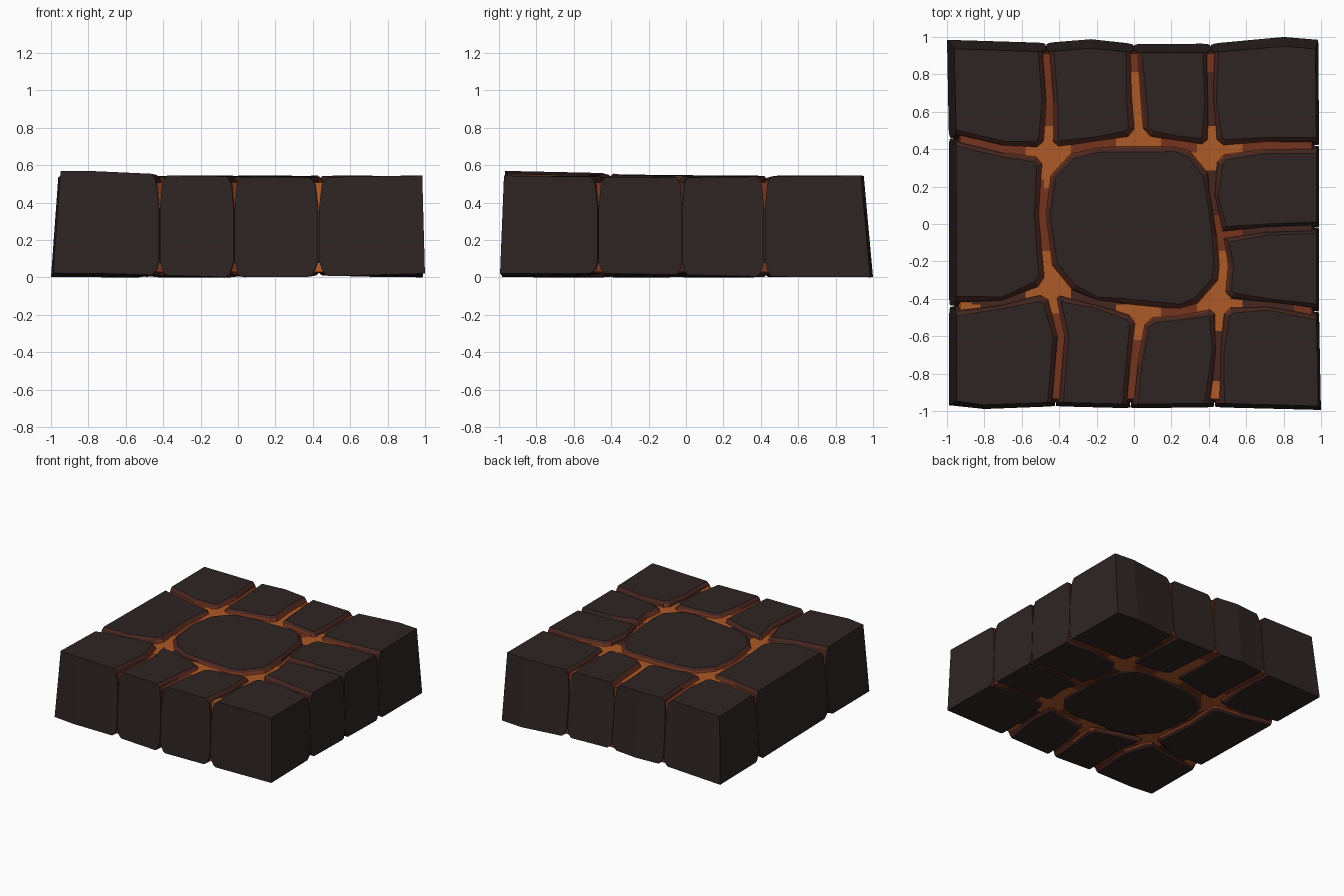
import bpy, bmesh, math
from mathutils import Vector

if "Cube" in bpy.data.objects:
    bpy.data.objects.remove(bpy.data.objects["Cube"])


def material(name, rgb):
    m = bpy.data.materials.new(name)
    m.diffuse_color = (*rgb, 1)
    m.use_nodes = True
    m.node_tree.nodes["Principled BSDF"].inputs["Base Color"].default_value = m.diffuse_color
    return m


# colours ordered by heat
MATS = [material("dark stone", (.027, .018, .017)),
        material("scorched brown", (.06, .019, .014)),
        material("ember red", (.18, .034, .013)),
        material("lava orange", (.42, .10, .02))]

# crack network in plan: x, y, heat (0 = cold, 3 = glowing)
N = {
    "A": (-.46, .38, 3), "B": (.03, .45, 3), "C": (.42, .39, 3), "D": (.46, -.42, 3),
    "E": (.04, -.475, 3), "F": (-.45, -.34, 3), "G": (.46, -.06, 2),
    "af": (-.49, .05, 2), "fe": (-.2, -.42, 1), "ed": (.25, -.47, 2), "dg": (.48, -.22, 3),
    "gc": (.42, .15, 1), "cb": (.22, .43, 2), "ba": (-.2, .425, 2),
    "a1": (-.45, .65, 2), "a2": (-.47, .97, 2), "a3": (-.7, .40, 2), "a4": (-.99, .46, 2),
    "b1": (.01, .7, 3), "b2": (.0, .965, 2), "c1": (.41, .66, 1), "c2": (.41, .965, 2),
    "c3": (.7, .42, 2), "c4": (.99, .42, 2), "g1": (.7, -.03, 1), "g2": (.99, -.02, 1),
    "d1": (.72, -.43, 1), "d2": (.99, -.47, 2), "d3": (.45, -.68, 1), "d4": (.43, -.98, 3),
    "e1": (.0, -.75, 2), "e2": (-.02, -.985, 2), "f1": (-.39, -.6, 2), "f2": (-.42, -.975, 2),
    "f3": (-.7, -.42, 1), "f4": (-.99, -.44, 3),
    "nw": (-1, .985, 0), "ne": (.985, .985, 0), "se": (1, -.995, 0), "sw": (-.99, -.97, 0),
    "n1": (-.23, .99, 0), "n2": (.8, 1, 0), "s1": (-.8, -.99, 0),
}

# each stone is a counter-clockwise walk around the network
STONES = {
    "centre_stone": "A af F fe E ed D dg G gc C cb B ba",
    "back_left_stone": "A a1 a2 nw a4 a3",
    "back_inner_left_stone": "A ba B b1 b2 n1 a2 a1",
    "back_inner_right_stone": "B cb C c1 c2 b2 b1",
    "back_right_stone": "C c3 c4 ne n2 c2 c1",
    "right_upper_stone": "C gc G g1 g2 c4 c3",
    "right_lower_stone": "G dg D d1 d2 g2 g1",
    "front_right_stone": "D d3 d4 se d2 d1",
    "front_inner_right_stone": "D ed E e1 e2 d4 d3",
    "front_inner_left_stone": "E fe F f1 f2 e2 e1",
    "front_left_stone": "F f3 f4 sw s1 f2 f1",
    "left_stone": "A a3 a4 f4 f3 F af",
}


def clamp(v):
    return max(0, min(1, v))


def top_z(x, y):
    return .54 + .033 * clamp((-.4 - x) / .2) * clamp((-.2 - y) / .6) + .005 * math.sin(5 * x + 3 * y)


def bottom_z(x, y):
    return .012 + .011 * math.sin(3 * x + 2 * y)


def lean(x, y, z):
    """Outer walls slope inwards towards the top."""
    t = z / .55
    if abs(x) > .9:
        x -= t * (.015 if x > 0 else -.04)
    if abs(y) > .9:
        y -= t * (.05 if y > 0 else -.022)
    return x, y, z


def outline(names, cut):
    """Stone outline with its junction corners cut off: (point, heat, is_outer)."""
    pts = []
    for i, k in enumerate(names):
        p = Vector(N[k][:2])
        if k in "ABCDEF":
            for j in (names[i - 1], names[(i + 1) % len(names)]):
                q = Vector(N[j][:2])
                pts.append((p + (q - p).normalized() * cut, N[k][2], False))
        else:
            pts.append((p, N[k][2], max(abs(p.x), abs(p.y)) > .9))
    return pts


def inset(pts, factor):
    """Move crack edges inwards, keep the outer edges in place."""
    out, n = [], len(pts)
    for i, (p, heat, outer) in enumerate(pts):
        a, b = pts[i - 1], pts[(i + 1) % n]
        w = (.009 + .0055 * heat) * factor
        d1, d2 = (p - a[0]).normalized(), (b[0] - p).normalized()
        n1, n2 = Vector((-d1.y, d1.x)), Vector((-d2.y, d2.x))
        o1 = 0 if outer and a[2] else w
        o2 = 0 if outer and b[2] else w
        det = n1.x * n2.y - n1.y * n2.x
        if abs(det) < .25:
            out.append(p + (n1 + n2).normalized() * (o1 + o2) / 2)
        else:
            out.append(p + Vector((o1 * n2.y - o2 * n1.y, n1.x * o2 - n2.x * o1)) / det)
    return out


def finish(bm, name):
    bmesh.ops.recalc_face_normals(bm, faces=bm.faces[:])
    me = bpy.data.meshes.new(name)
    bm.to_mesh(me)
    bm.free()
    for m in MATS:
        me.materials.append(m)
    bpy.context.collection.objects.link(bpy.data.objects.new(name, me))


# height rule and crack-width factor for each ring, bottom to top
LEVELS = [(lambda x, y: bottom_z(x, y), 2.1), (lambda x, y: bottom_z(x, y) + .012, 1.3),
          (lambda x, y: .045, .7), (lambda x, y: .09, .12), (lambda x, y: .37, .12),
          (lambda x, y: .495, .7), (lambda x, y: top_z(x, y) - .016, 1.3), (top_z, 2.1)]


def stone(name, walk):
    pts = outline(walk.split(), .11 if name == "centre_stone" else .05)
    n = len(pts)
    bm = bmesh.new()
    rings = []
    for zf, factor in LEVELS:
        rings.append([bm.verts.new(lean(p.x, p.y, zf(p.x, p.y))) for p in inset(pts, factor)])
    bm.faces.new(rings[0])
    bm.faces.new(rings[-1])
    for k in range(len(rings) - 1):
        for i in range(n):
            j = (i + 1) % n
            f = bm.faces.new((rings[k][i], rings[k][j], rings[k + 1][j], rings[k + 1][i]))
            if not (pts[i][2] and pts[j][2]):
                heat = (pts[i][1] + pts[j][1] + 1) // 2
                if k in (0, 6):        # scorched rim
                    f.material_index = 1 if heat >= 2 else 0
                else:                  # glowing groove wall
                    f.material_index = max(heat - 1, 0)
    finish(bm, name)


for name, walk in STONES.items():
    stone(name, walk)

# lava core seen through the cracks, coloured by the nearest crack point
bm = bmesh.new()
bmesh.ops.create_cube(bm, size=2)
bmesh.ops.subdivide_edges(bm, edges=bm.edges[:], cuts=39, use_grid_fill=True)
for v in bm.verts:
    z = .03 + (v.co.z + 1) / 2 * .478
    x, y, z = lean(v.co.x, v.co.y, z)
    v.co = (x * .965, y * .955, z)
hot = [v for v in N.values() if v[2]]
for f in bm.faces:
    c = f.calc_center_median()
    near = min(hot, key=lambda h: (h[0] - c.x) ** 2 + (h[1] - c.y) ** 2)
    f.material_index = 0 if .08 < c.z < .36 else near[2]
finish(bm, "lava_core")
